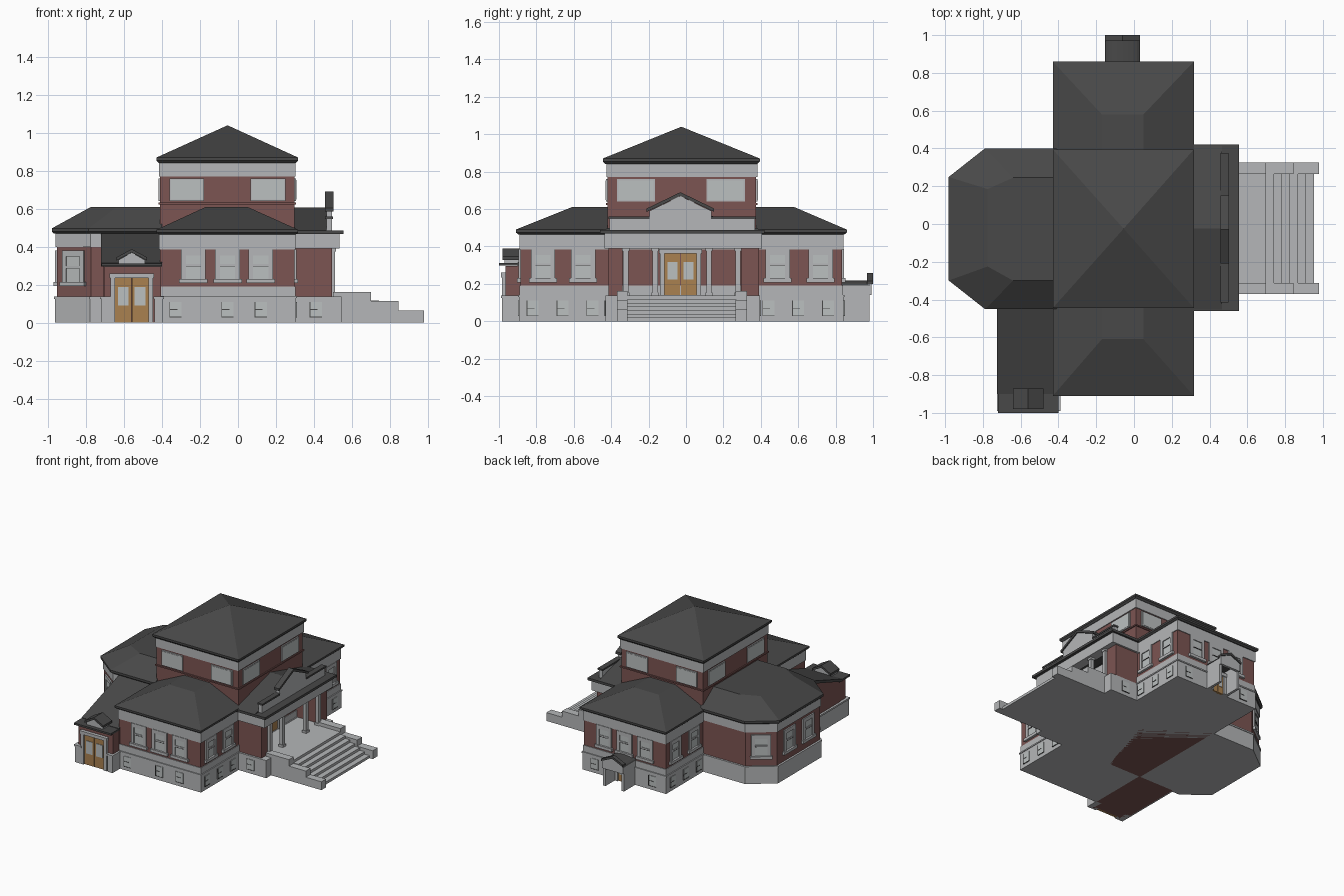
import bpy, bmesh, math
from mathutils import Matrix, Vector

if "Cube" in bpy.data.objects:
    bpy.data.objects.remove(bpy.data.objects["Cube"])


def material(name, r, g, b):
    m = bpy.data.materials.new(name)
    m.use_nodes = True
    m.diffuse_color = (r, g, b, 1)
    m.node_tree.nodes["Principled BSDF"].inputs["Base Color"].default_value = (r, g, b, 1)
    return m


STONE = material("pale stone", .46, .47, .48)
GLASS = material("window grey", .5, .53, .53)
BRICK = material("red brick", .2, .09, .085)
ROOF = material("dark slate", .065, .065, .065)
WOOD = material("door wood", .4, .22, .08)


def finish(name, bm, mat, matrix=None):
    bmesh.ops.remove_doubles(bm, verts=bm.verts, dist=1e-5)
    bmesh.ops.recalc_face_normals(bm, faces=bm.faces)
    me = bpy.data.meshes.new(name)
    bm.to_mesh(me)
    bm.free()
    if matrix:
        me.transform(matrix)
    me.materials.append(mat)
    bpy.context.collection.objects.link(bpy.data.objects.new(name, me))


def loft(name, rings, mat):
    bm = bmesh.new()
    vs = [[bm.verts.new(p) for p in ring] for ring in rings]
    n = len(rings[0])
    for a, b in zip(vs, vs[1:]):
        for i in range(n):
            j = (i + 1) % n
            bm.faces.new((a[i], a[j], b[j], b[i]))
    bm.faces.new(vs[0])
    bm.faces.new(vs[-1])
    finish(name, bm, mat)


def at(pts, t, axis="z"):
    if axis == "x":
        return [(t, a, b) for a, b in pts]
    if axis == "y":
        return [(a, t, b) for a, b in pts]
    return [(a, b, t) for a, b in pts]


def extrude(name, pts, lo, hi, mat, axis="z"):
    loft(name, [at(pts, lo, axis), at(pts, hi, axis)], mat)


def boxes(name, items, mat, matrix=None):
    bm = bmesh.new()
    for x0, x1, y0, y1, z0, z1 in items:
        m = Matrix.Translation(((x0 + x1) / 2, (y0 + y1) / 2, (z0 + z1) / 2))
        m = m @ Matrix.Diagonal((x1 - x0, y1 - y0, z1 - z0, 1))
        bmesh.ops.create_cube(bm, size=1, matrix=m)
    finish(name, bm, mat, matrix)


def rect(x0, x1, y0, y1):
    return lambda o=0: [(x0 - o, y0 - o), (x1 + o, y0 - o), (x1 + o, y1 + o), (x0 - o, y1 + o)]


def bay(o=0):
    s, e = .35 * o, .5 * o
    return [(-.4, -.425 - o), (-.775 - e, -.425 - o), (-.955 - o, -.29 - s),
            (-.955 - o, .24 + s), (-.775 - e, .375 + o), (-.4, .375 + o)]


def walls(name, outline, layers):
    for part, offset, z0, z1, mat in layers:
        extrude(f"{name}_{part}", outline(offset), z0, z1, mat)


def facing(x, y, nx, ny):
    # local -y points out of the wall
    return Matrix.Translation((x, y, 0)) @ Matrix.Rotation(math.atan2(ny, nx) + math.pi / 2, 4, "Z")


def window(x, y, nx, ny, z0=.22, w=.13, h=.165):
    m, a, b, top = facing(x, y, nx, ny), w / 2, w / 2 - .025, z0 + h
    mid = z0 + h * .48
    boxes("window_surround", [(-a, -b, -.01, .01, z0, top), (b, a, -.01, .01, z0, top),
          (-b, b, -.01, .01, top - .03, top), (-a - .01, a + .01, -.018, .01, z0 - .012, z0 + .01),
          (-b, b, -.007, .01, mid, mid + .01)], STONE, m)
    boxes("window_pane", [(-b, b, -.003, .005, z0, top)], GLASS, m)
    boxes("sash_line", [(-b, b, -.008, .005, mid - .004, mid)], ROOF, m)


def cellar_window(x, y, nx, ny):
    m = facing(x, y, nx, ny)
    boxes("cellar_pane", [(-.032, .032, -.004, .005, .028, .11)], GLASS, m)
    boxes("cellar_bars", [(-.032, .032, -.006, .005, .028, .032), (-.032, .01, -.006, .005, .068, .072),
          (-.032, -.028, -.006, .005, .028, .11)], ROOF, m)


def door(x, y, nx, ny, z0, w, h):
    m, a = facing(x, y, nx, ny), w / 2
    boxes("door_surround", [(-a - .025, -a, -.02, .01, z0, z0 + h), (a, a + .025, -.02, .01, z0, z0 + h),
          (-a - .03, a + .03, -.025, .01, z0 + h, z0 + h + .025)], STONE, m)
    boxes("door_leaves", [(-a, -.002, -.008, .01, z0, z0 + h), (.002, a, -.008, .01, z0, z0 + h)], WOOD, m)
    panes = [(s * a / 2 - a * .32, s * a / 2 + a * .32, -.012, 0, z0 + h * .38, z0 + h * .8) for s in (-1, 1)]
    boxes("door_panes", panes, GLASS, m)


# Long wing running front to back
wing = rect(-.41, .297, -.885, .835)
walls("wing", wing, [("plinth", .008, 0, .135, STONE), ("ledge", .013, .13, .14, STONE),
      ("base", .005, .14, .19, STONE), ("brick", 0, .19, .39, BRICK), ("frieze", .006, .385, .47, STONE)])
eave = rect(-.43, .317, -.91, .86)
loft("wing_roof", [at(eave(-.012), .465), at(eave(), .475), at(eave(), .49),
     at(rect(-.17, .05, -.61, .58)(), .61)], ROOF)
for ny, y in ((-1, -.885), (1, .835)):
    for x in (-.235, -.055, .12):
        window(x, y, 0, ny)
    for x in (-.33, -.055, .12) if ny < 0 else (-.3, .2):
        cellar_window(x, y + ny * .008, 0, ny)
for nx, x in ((-1, -.41), (1, .297)):
    for y in (-.765, -.55, .49, .72):
        if nx > 0 or y > 0:
            window(x, y, nx, 0)
    for y in (-.82, -.66, -.5, .44, .6, .76):
        if nx > 0 or y > 0:
            cellar_window(x + nx * .008, y, nx, 0)

# Central tower
tower = rect(-.41, .297, -.42, .375)
walls("tower", tower, [("brick", 0, 0, .78, BRICK), ("string_course", .008, .622, .632, BRICK),
      ("frieze", .006, .77, .85, STONE)])
cap = rect(-.43, .317, -.445, .395)
loft("tower_roof", [at(cap(-.012), .842), at(cap(), .855), at(cap(), .87),
     at([(-.055, -.025)] * 4, 1.04)], ROOF)
for name, d, mat in (("tower_window_frame", .008, STONE), ("tower_window_pane", .01, GLASS)):
    k = 0 if mat is STONE else .008
    for s in (-1, 1):
        for x0, x1 in ((-.36, -.18), (.065, .25)):
            y = -.42 if s < 0 else .375
            boxes(name, [(x0 + k, x1 - k, y - d, y + d, .64 + k, .76 - k)], mat)
        for y0, y1 in ((-.37, -.165), (.11, .315)):
            x = -.41 if s < 0 else .297
            boxes(name, [(x - d, x + d, y0 + k, y1 - k, .64 + k, .76 - k)], mat)

# Angled bay
walls("bay", bay, [("plinth", .01, 0, .13, STONE), ("ledge", .015, .125, .137, STONE),
      ("brick", 0, .137, .41, BRICK), ("frieze", .006, .4, .475, STONE)])
top = [(-.4, -.3), (-.64, -.3), (-.775, -.225), (-.775, .185), (-.64, .245), (-.4, .245)]
loft("bay_roof", [at(bay(.015), .47), at(bay(.026), .48), at(bay(.026), .497), at(top, .61)], ROOF)
for args in ((-.865, -.358, -.6, -.8), (-.865, .308, -.6, .8), (-.955, -.14, -1, 0), (-.955, .09, -1, 0)):
    window(*args, z0=.205, w=.14, h=.175)

# Columned portico
boxes("portico_plinth", [(.29, .545, -.43, .395, 0, .137)], STONE)
boxes("portico_side_walls", [(.29, .495, -.415, -.34, .137, .4), (.29, .495, .295, .39, .137, .4)], BRICK)
for y in (-.322, -.165, .123, .278):
    boxes("portico_column", [(.485, .512, y - .014, y + .014, .137, .39),
          (.48, .517, y - .019, y + .019, .137, .155), (.48, .517, y - .019, y + .019, .375, .39)], STONE)
boxes("portico_entablature", [(.46, .535, -.435, .405, .39, .47), (.29, .46, -.435, -.35, .39, .47),
      (.29, .46, .31, .405, .39, .47)], STONE)
boxes("portico_cornice", [(.29, .557, -.46, .42, .468, .487)], ROOF)
extrude("portico_roof", [(-.46, .485), (.42, .485), (-.025, .608)], .29, .465, ROOF, "x")
step_gable = [(-.41, .48), (.37, .48), (.37, .547), (.135, .547), (.135, .59),
              (-.03, .67), (-.195, .59), (-.195, .547), (-.41, .547)]
extrude("parapet", step_gable, .465, .495, STONE, "x")
boxes("parapet_coping", [(.459, .501, -.415, -.195, .547, .56), (.459, .501, .135, .375, .547, .56)], ROOF)
extrude("gable_coping", [(-.21, .585), (-.03, .67), (.15, .585), (.15, .603), (-.03, .69), (-.21, .603)],
        .459, .503, ROOF, "x")
door(.297, -.03, 1, 0, .137, .17, .225)
cellar_window(.41, -.43, 0, -1)
cellar_window(.41, .395, 0, 1)

# Steps and stepped cheek walls
boxes("steps", [(.53, .7 + .042 * i, -.315, .27, 0, .137 - .0195 * i) for i in range(7)], STONE)
for y0, y1 in ((-.37, -.312), (.265, .325)):
    boxes("cheek_wall", [(.5, .7, y0, y1, 0, .163), (.7, .845, y0, y1, 0, .113),
                         (.845, .98, y0, y1, 0, .065)], STONE)

# Side entrance with lean-to roof
extrude("entry_walls", [(-.42, 0), (-.89, 0), (-.89, .3), (-.42, .46)], -.71, -.4, BRICK, "x")
extrude("entry_roof", [(-.42, .455), (-.9, .295), (-.9, .315), (-.42, .478)], -.722, -.4, ROOF, "x")
boxes("entry_front", [(-.705, -.405, -.965, -.88, 0, .295)], BRICK)
boxes("entry_base", [(-.72, -.67, -.985, -.42, 0, .13), (-.44, -.395, -.985, -.88, 0, .13),
      (-.726, -.665, -.99, -.42, .125, .138), (-.445, -.39, -.99, -.88, .125, .138)], STONE)
boxes("entry_cornice", [(-.72, -.4, -1, -.87, .298, .312)], ROOF)
extrude("entry_pediment", [(-.63, .31), (-.49, .31), (-.49, .33), (-.56, .37), (-.63, .33)],
        -.97, -.89, STONE, "y")
extrude("entry_pediment_roof", [(-.64, .328), (-.56, .37), (-.48, .328), (-.48, .345), (-.56, .388), (-.64, .345)],
        -.98, -.87, ROOF, "y")
door(-.56, -.965, 0, -1, 0, .175, .235)

# Small back porch
boxes("back_porch_walls", [(-.15, -.13, .83, .98, 0, .19), (.01, .03, .83, .98, 0, .19)], STONE)
arch = [(-.06 - .093 * math.cos(math.pi * i / 10), .19 + .028 * math.sin(math.pi * i / 10)) for i in range(11)]
extrude("back_porch_roof", arch, .83, .985, ROOF, "y")
extrude("back_porch_gable", [(-.15, .14), (.03, .14), (.03, .2), (-.06, .24), (-.15, .2)], .972, .992, STONE, "y")
extrude("back_porch_coping", [(-.153, .198), (-.06, .24), (.033, .198), (.033, .215), (-.06, .258), (-.153, .215)],
        .968, 1, ROOF, "y")
door(-.06, .845, 0, 1, 0, .09, .14)
